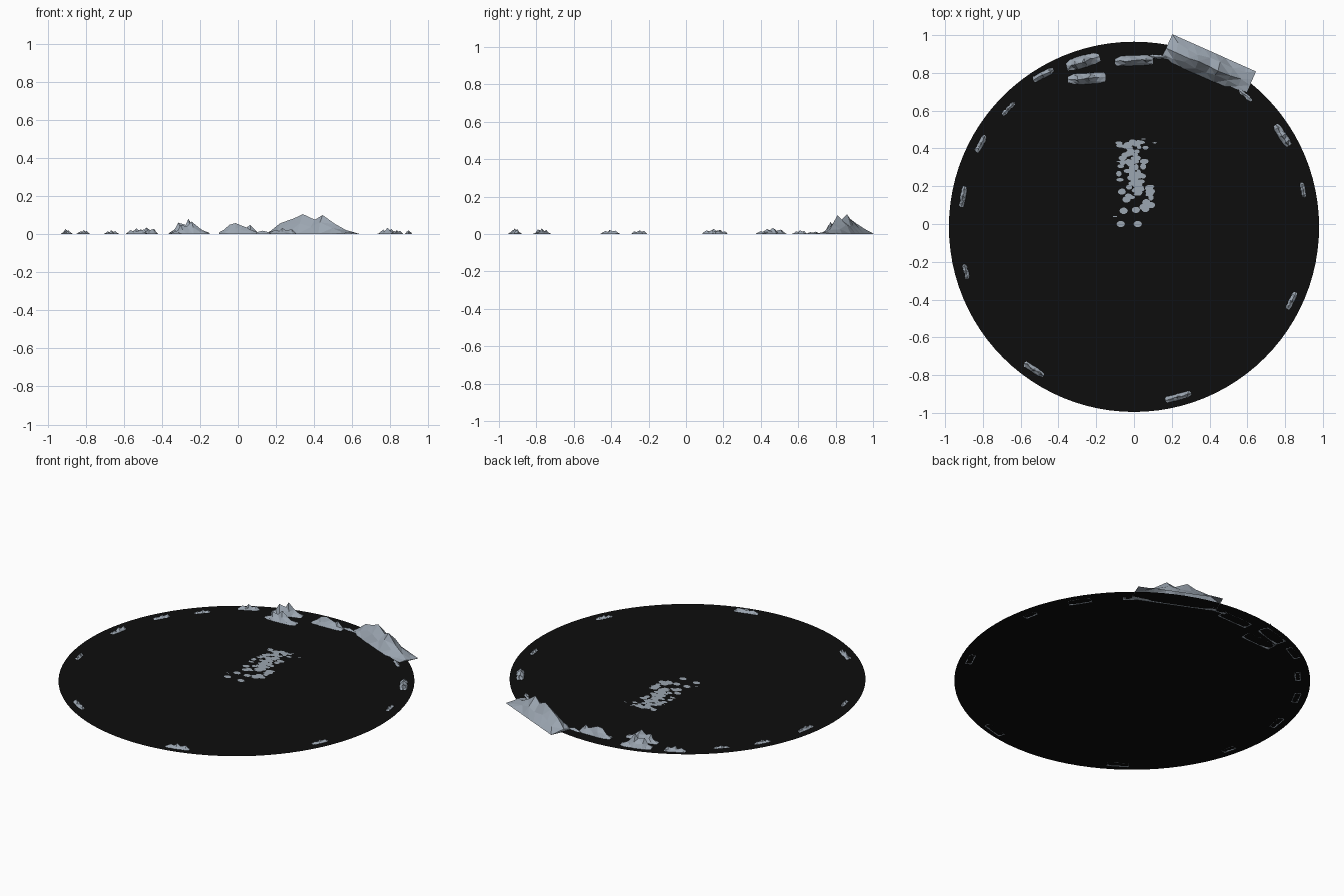
import bpy, bmesh, math, random
from mathutils import Vector

random.seed(7)
cube = bpy.data.objects.get("Cube")
if cube:
    bpy.data.objects.remove(cube)


def material(name, rgb):
    m = bpy.data.materials.new(name)
    m.use_nodes = True
    m.diffuse_color = (*rgb, 1)
    bsdf = m.node_tree.nodes["Principled BSDF"]
    bsdf.inputs["Base Color"].default_value = (*rgb, 1)
    bsdf.inputs["Roughness"].default_value = 0.8
    return m


BLACK = material("near black water", (0.004, 0.004, 0.004))
GREY = material("blue grey rock", (0.33, 0.38, 0.44))
PALE = material("pale glint", (0.33, 0.38, 0.44))


def finish(bm, name, mat):
    bmesh.ops.recalc_face_normals(bm, faces=bm.faces)
    mesh = bpy.data.meshes.new(name)
    bm.to_mesh(mesh)
    bm.free()
    mesh.materials.append(mat)
    ob = bpy.data.objects.new(name, mesh)
    bpy.context.collection.objects.link(ob)
    return ob


def ridge(name, x, y, length, width, angle, height, profile):
    """Faceted mountain range: a tent section swept along a jagged height profile."""
    bm = bmesh.new()
    a = math.radians(angle)
    along = Vector((math.cos(a), math.sin(a), 0))
    across = Vector((-math.sin(a), math.cos(a), 0))
    section = ((-0.5, 0), (-0.25, 0.5), (0, 1), (0.25, 0.5), (0.5, 0))
    last = len(profile) - 1
    rows = []
    for i, p in enumerate(profile):
        row = []
        for off, rise in section:
            inner = rise > 0
            jig = random.uniform(-0.07, 0.07) if inner else 0
            slip = random.uniform(-0.3, 0.3) / last if inner and 0 < i < last else 0
            z = height * p * rise * (random.uniform(0.75, 1.25) if rise < 1 else 1)
            co = Vector((x, y, z)) + along * length * (i / last - 0.5 + slip)
            row.append(bm.verts.new(co + across * width * (off + jig)))
        rows.append(row)
    for r, s in zip(rows, rows[1:]):
        for j in range(len(section) - 1):
            bm.faces.new((r[j], s[j], s[j + 1], r[j + 1]))
    bm.faces.new(rows[0])
    bm.faces.new(rows[-1])
    bmesh.ops.triangulate(bm, faces=bm.faces)
    finish(bm, name, GREY)


# Round sheet of dark water
bm = bmesh.new()
bmesh.ops.create_circle(bm, cap_ends=True, segments=96, radius=0.98)
bmesh.ops.translate(bm, verts=bm.verts, vec=(0, -0.015, 0.004))
finish(bm, "water_disc", BLACK)

# Main mountain with its twin peaks
ridge("great_mountain", 0.395, 0.84, 0.485, 0.145, -24, 0.105,
      (0.15, 0.55, 0.78, 1, 0.72, 0.95, 0.5, 0.2, 0.08))

# Middle-sized ranges beside it
PEAKED = (0.12, 0.3, 0.75, 0.6, 1, 0.45, 0.3, 0.1)
ridge("tall_range", -0.27, 0.86, 0.18, 0.07, 17, 0.08, PEAKED)
ridge("near_range", -0.25, 0.77, 0.2, 0.065, 3, 0.065, PEAKED)
ridge("back_range", 0, 0.865, 0.2, 0.06, 2, 0.058,
      (0.15, 0.4, 0.85, 1, 0.75, 0.6, 0.85, 0.2))
ridge("foothill_left", 0.59, 0.68, 0.09, 0.035, -40, 0.012, (0.4, 1, 0.6, 0.8, 0.3))
ridge("foothill_right", 0.13, 0.885, 0.09, 0.03, -5, 0.018, (0.3, 0.7, 1, 0.6, 0.4))

# Little islands around the horizon: x, y, length, width, angle, height
ISLANDS = (
    (-0.48, 0.79, 0.12, 0.04, 28, 0.035),
    (-0.665, 0.61, 0.09, 0.033, 48, 0.02),
    (-0.81, 0.425, 0.10, 0.038, 62, 0.022),
    (-0.905, 0.145, 0.11, 0.036, 80, 0.027),
    (-0.89, -0.25, 0.08, 0.035, 105, 0.02),
    (-0.53, -0.77, 0.12, 0.04, -33, 0.03),
    (0.235, -0.915, 0.14, 0.042, 15, 0.032),
    (0.835, -0.405, 0.10, 0.038, 65, 0.022),
    (0.895, 0.18, 0.08, 0.033, -80, 0.02),
    (0.785, 0.47, 0.13, 0.05, -57, 0.033),
)
for i, spec in enumerate(ISLANDS):
    ridge(f"island_{i + 1}", *spec, (0.25, 0.7, 0.5, 1, 0.6, 0.8, 0.2))


# Trail of flat light patches on the water
def patch(bm, x, y, rx, ry):
    n = 10
    z = 0.006 + random.uniform(0, 0.001)
    ring = [bm.verts.new((x + rx * math.cos(k * math.tau / n),
                          y + ry * math.sin(k * math.tau / n), z)) for k in range(n)]
    bm.faces.new(ring)


bm = bmesh.new()
for i in range(80):
    y = random.uniform(0.14, 0.44)
    middle = 0.05 * max(0, 0.25 - y) / 0.15 - 0.005
    x = max(-0.08, min(0.09, random.gauss(middle, 0.04)))
    patch(bm, x, y, random.uniform(0.012, 0.024), random.uniform(0.008, 0.018))
for x, y in ((-0.07, 0), (0.02, 0), (-0.055, 0.07), (0.01, 0.075), (0.06, 0.08),
             (0.09, 0.1), (0.065, 0.115), (0.05, 0.09), (-0.04, 0.13), (0.08, 0.19)):
    patch(bm, x, y, 0.022, 0.017)
for x, y in ((0.05, 0.45), (0.11, 0.43), (-0.1, 0.04), (-0.08, 0.33)):
    patch(bm, x, y, 0.012, 0.003)
for f in bm.faces:
    f.normal_update()
finish(bm, "light_trail", PALE)
# Keep every patch facing the sky
trail = bpy.data.objects["light_trail"].data
for poly in trail.polygons:
    if poly.normal.z < 0:
        poly.flip()
trail.update()
